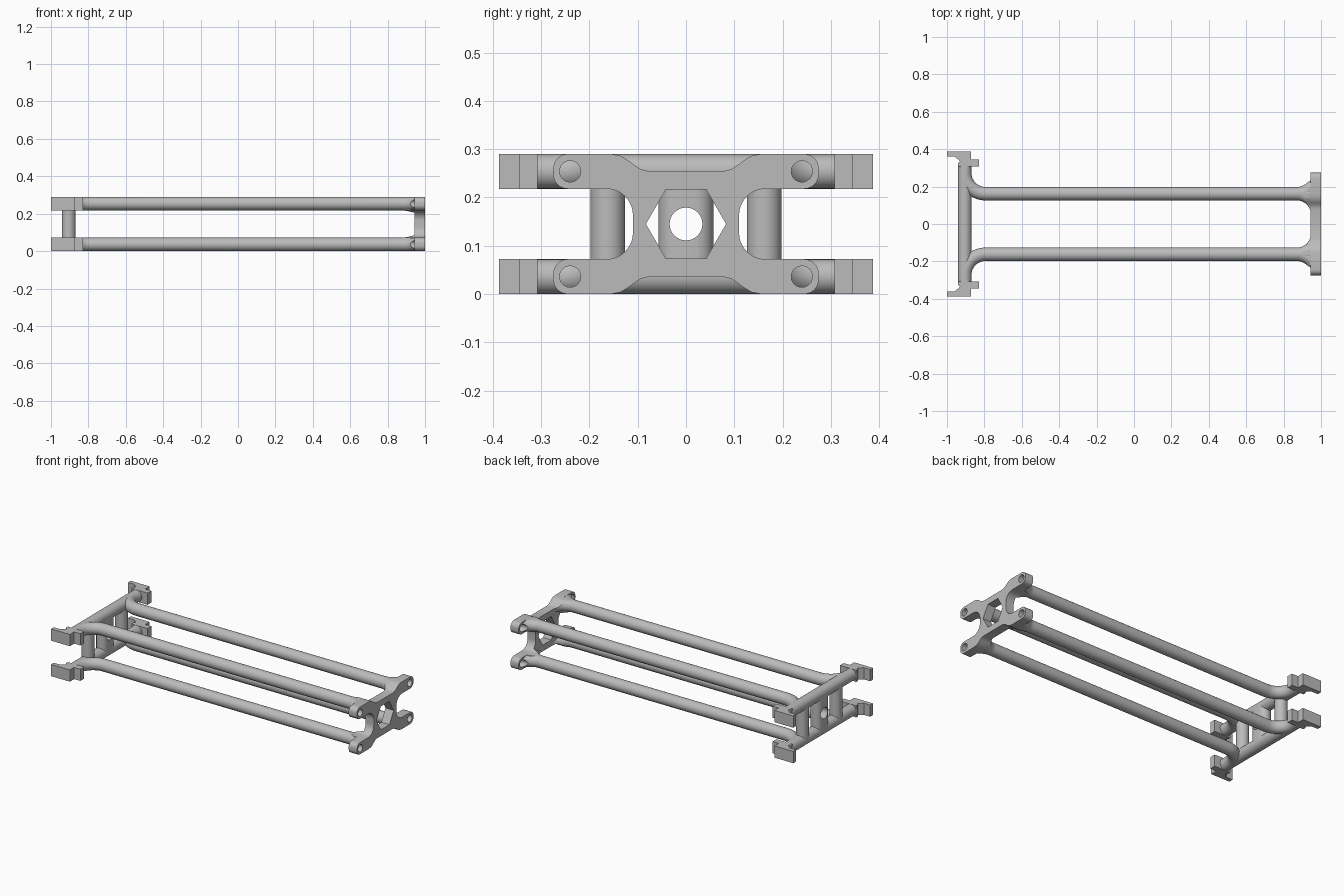
import bpy, bmesh
from math import sin, cos, pi, radians
from mathutils import Vector

cube = bpy.data.objects.get("Cube")
if cube:
    bpy.data.objects.remove(cube, do_unlink=True)

MID = 0.145                # height of the horizontal symmetry plane
R = 0.036                  # tube radius
RY, RZ = 0.162, 0.109      # rod position in one quadrant, z from MID
BAR_X = -0.905             # centre of the crossbars
BEND = 0.111               # centreline radius of the bends

grey = bpy.data.materials.new("grey")
grey.use_nodes = True
grey.diffuse_color = (0.5, 0.5, 0.5, 1)
grey.node_tree.nodes["Principled BSDF"].inputs["Base Color"].default_value = (0.5, 0.5, 0.5, 1)


def make(name, bm):
    bmesh.ops.recalc_face_normals(bm, faces=bm.faces)
    mesh = bpy.data.meshes.new(name)
    bm.to_mesh(mesh)
    bm.free()
    mesh.materials.append(grey)
    ob = bpy.data.objects.new(name, mesh)
    ob.location.z = MID
    bpy.context.collection.objects.link(ob)
    return ob


def finish(ob, cuts=(), mirror=""):
    """Apply boolean cuts and mirroring, then shade with sharp edges."""
    for operation, cutter in cuts:
        mod = ob.modifiers.new("cut", 'BOOLEAN')
        mod.operation, mod.object, mod.solver = operation, cutter, 'EXACT'
    if mirror:
        mod = ob.modifiers.new("mirror", 'MIRROR')
        mod.use_axis = ["x" in mirror, "y" in mirror, "z" in mirror]
        mod.use_mirror_merge = False
    bpy.context.view_layer.update()
    dg = bpy.context.evaluated_depsgraph_get()
    mesh = bpy.data.meshes.new_from_object(ob.evaluated_get(dg))
    ob.modifiers.clear()
    ob.data = mesh
    mesh.shade_smooth()
    mesh.set_sharp_from_angle(angle=radians(32))
    return ob


def prism(name, points, direction):
    """Extrude a closed 3D outline along a direction."""
    bm = bmesh.new()
    face = bm.faces.new([bm.verts.new(p) for p in points])
    ext = bmesh.ops.extrude_face_region(bm, geom=[face])["geom"]
    verts = [v for v in ext if isinstance(v, bmesh.types.BMVert)]
    bmesh.ops.translate(bm, vec=direction, verts=verts)
    return make(name, bm)


def tube(name, path, normal, radius=R, sides=32):
    """Sweep a circle along a path lying in the plane with this normal."""
    bm = bmesh.new()
    path, normal = [Vector(p) for p in path], Vector(normal)
    rings = []
    for i, p in enumerate(path):
        tangent = (path[min(i + 1, len(path) - 1)] - path[max(i - 1, 0)]).normalized()
        side = tangent.cross(normal)
        rings.append([bm.verts.new(p + radius * (cos(a) * side + sin(a) * normal))
                      for a in (2 * pi * k / sides for k in range(sides))])
    for a, b in zip(rings, rings[1:]):
        for k in range(sides):
            j = (k + 1) % sides
            bm.faces.new((a[k], a[j], b[j], b[k]))
    bm.faces.new(rings[0])
    bm.faces.new(rings[-1])
    return make(name, bm)


def arc(cx, cy, r, start, end, n=10):
    return [(cx + r * cos(radians(start + (end - start) * i / n)),
             cy + r * sin(radians(start + (end - start) * i / n))) for i in range(n + 1)]


def circle_x(name, y, z, r, x0, x1, sides=32):
    pts = [(x0, a, b) for a, b in arc(y, z, r, 0, 360, sides)[:-1]]
    return prism(name, pts, (x1 - x0, 0, 0))


# Rods: crossbar end, outward bend and long straight in one sweep
bend = arc(BAR_X + BEND, RY + BEND, BEND, 180, 270, 14)
path = [(BAR_X, 0.325)] + bend + [(0.97, RY)]
finish(tube("long_rods", [(x, y, RZ) for x, y in path], (0, 0, 1)), mirror="yz")

# Crossbars and posts
finish(tube("crossbars", [(BAR_X, -0.325, RZ), (BAR_X, 0.325, RZ)], (0, 0, 1)), mirror="z")
finish(tube("side_posts", [(BAR_X, RY, -RZ), (BAR_X, RY, RZ)], (1, 0, 0)), mirror="y")

bore = circle_x("post_bore", 0, 0, 0.034, -1.1, -0.7)
slot = arc(BAR_X, 0.021, R, 0, 180, 16) + arc(BAR_X, -0.021, R, 180, 360, 16)
post = prism("centre_post", [(x, y, -RZ) for x, y in slot], (0, 0, 2 * RZ))
finish(post, [('DIFFERENCE', bore)])

# Hooked clips on the crossbar ends
hook = [(-1, 0.387), (-0.872, 0.387), (-0.872, 0.345), (-0.83, 0.345), (-0.83, 0.308),
        (-0.941, 0.308), (-0.941, 0.325), (-0.93, 0.335), (-0.957, 0.36), (-1, 0.36)]
finish(prism("end_clips", [(x, y, 0.073) for x, y in hook], (0, 0, 0.072)), mirror="yz")

# Four-armed end plate outline, one quadrant mirrored round
quarter = [(0.08, 0.11), (0.095, 0.114), (0.107, 0.122), (0.12, 0.132), (0.135, 0.141), (0.155, 0.145)]
quarter += arc(0.245, 0.115, 0.03, 90, 0, 8) + arc(0.245, 0.103, 0.03, 0, -90, 8)
quarter += arc(0.165, 0.018, 0.055, 90, 180, 12)
half = quarter + [(y, -z) for y, z in reversed(quarter)]
outline = half + [(-y, z) for y, z in reversed(half)]

hexagon = circle_x("hexagon_cutter", 0, 0, 0.083, 0.8, 1.1, 6)
holes = [circle_x("bolt_cutter", sy * 0.24, sz * RZ, 0.022, 0.8, 1.1, 24)
         for sy in (-1, 1) for sz in (-1, 1)]
plate = prism("end_plate", [(0.945, y, z) for y, z in outline], (0.055, 0, 0))
finish(plate, [('DIFFERENCE', c) for c in [hexagon] + holes])

# Flared bends from each rod into the plate: outward, inward and vertical
clip = prism("outline_cutter", [(0.8, y, z) for y, z in outline], (0.199, 0, 0))
curve = [(x - 0.87, d + BEND) for x, d in arc(0.87, 0, BEND, -90, 0, 14)]
thin = R - 0.0004
flares = {
    "outward_flares": ([(0.87 + x, RY + d, RZ) for x, d in curve], (0, 0, 1)),
    "inward_flares": ([(0.87 + x, RY - d, RZ) for x, d in curve], (0, 0, 1)),
    "vertical_flares": ([(0.87 + x, RY, RZ - d) for x, d in curve], (0, 1, 0)),
}
for name, (pts, normal) in flares.items():
    cuts = [('INTERSECT', clip)]
    if name == "outward_flares":
        cuts.append(('DIFFERENCE', holes[3]))
    finish(tube(name, pts, normal, thin), cuts, "yz")

# Remove the cutters
for cutter in [bore, hexagon, clip] + holes:
    bpy.data.objects.remove(cutter, do_unlink=True)
